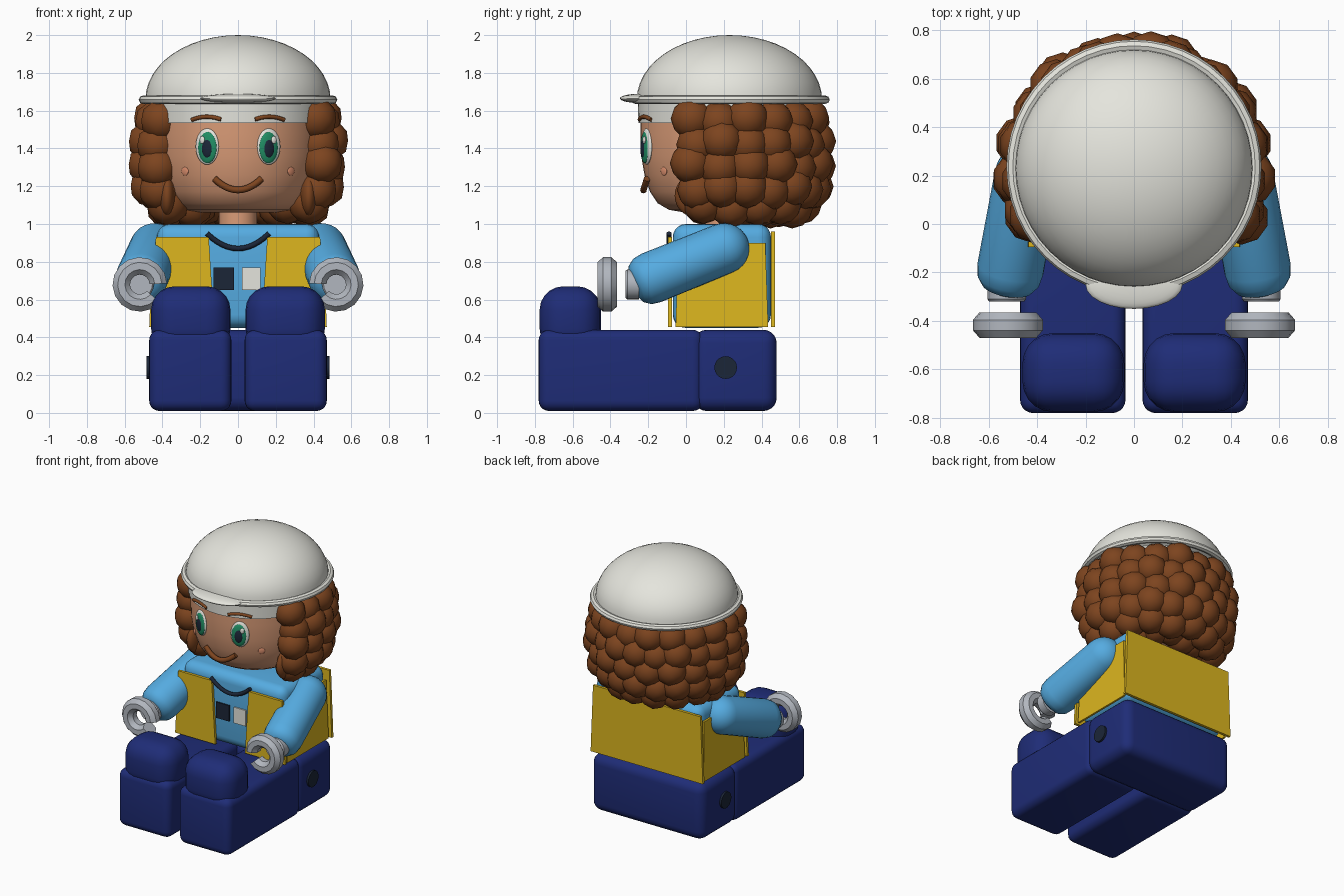
import bpy, bmesh
from math import sin, cos, pi, radians, sqrt, asin
from mathutils import Matrix, Vector

cube = bpy.data.objects.get("Cube")
if cube:
    bpy.data.objects.remove(cube, do_unlink=True)


def material(name, *rgb):
    color = [(c / 255) ** 2.2 for c in rgb] + [1]
    m = bpy.data.materials.new(name)
    m.use_nodes = True
    m.diffuse_color = color
    m.node_tree.nodes["Principled BSDF"].inputs["Base Color"].default_value = color
    return m


WHITE = material("cap white", 228, 228, 220)
BROWN = material("hair brown", 124, 70, 36)
SKIN = material("skin", 218, 155, 119)
CHEEK = material("cheek pink", 216, 140, 108)
GREEN = material("eye green", 38, 140, 100)
DARK = material("dark slate", 33, 42, 58)
BLUE = material("shirt blue", 86, 170, 224)
YELLOW = material("vest yellow", 220, 181, 36)
NAVY = material("trouser navy", 36, 48, 118)
GREY = material("metal grey", 176, 181, 189)


def finish(bm, name, mat, angle=35):
    bmesh.ops.recalc_face_normals(bm, faces=bm.faces)
    mesh = bpy.data.meshes.new(name)
    bm.to_mesh(mesh)
    bm.free()
    ob = bpy.data.objects.new(name, mesh)
    bpy.context.collection.objects.link(ob)
    mesh.materials.append(mat)
    bpy.ops.object.select_all(action='DESELECT')
    ob.select_set(True)
    bpy.context.view_layer.objects.active = ob
    bpy.ops.object.shade_smooth_by_angle(angle=radians(angle))
    return ob


def box(name, mat, low, high, bevel=0.0):
    low, high = Vector(low), Vector(high)
    bm = bmesh.new()
    bmesh.ops.create_cube(bm, size=1)
    for v in bm.verts:
        v.co = (low + high) / 2 + v.co * (high - low)
    if bevel:
        bmesh.ops.bevel(bm, geom=bm.edges[:], offset=bevel, segments=5,
                        profile=0.5, affect='EDGES')
    return finish(bm, name, mat)


def ellipsoid(name, mat, loc, radii, turn=0.0):
    bm = bmesh.new()
    bmesh.ops.create_uvsphere(bm, u_segments=24, v_segments=14, radius=1)
    bm.transform(Matrix.Translation(loc) @ Matrix.Rotation(turn, 4, 'Z')
                 @ Matrix.Diagonal((*radii, 1)))
    return finish(bm, name, mat, 60)


def lathe(name, mat, profile, loc, axis=(0, 0, 1), steps=40, closed=False, start=0, sweep=2 * pi):
    """Spin a (radius, height) profile about an axis."""
    bm = bmesh.new()
    verts = [bm.verts.new((r, 0, h)) for r, h in profile]
    edges = [bm.edges.new(p) for p in zip(verts, verts[1:])]
    if closed:
        edges.append(bm.edges.new((verts[-1], verts[0])))
    bmesh.ops.rotate(bm, verts=verts, cent=(0, 0, 0), matrix=Matrix.Rotation(start, 3, 'Z'))
    bmesh.ops.spin(bm, geom=verts + edges, cent=(0, 0, 0), axis=(0, 0, 1),
                   angle=sweep, steps=steps, use_duplicate=False)
    bmesh.ops.remove_doubles(bm, verts=bm.verts, dist=0.0005)
    if sweep < 6:
        bmesh.ops.holes_fill(bm, edges=[e for e in bm.edges if e.is_boundary], sides=20)
    turn = Vector((0, 0, 1)).rotation_difference(Vector(axis)).to_matrix().to_4x4()
    bm.transform(Matrix.Translation(loc) @ turn)
    return finish(bm, name, mat)


def plate(name, mat, corners, offset):
    """Extrude a flat outline by an offset vector."""
    bm = bmesh.new()
    face = bm.faces.new([bm.verts.new(c) for c in corners])
    out = bmesh.ops.extrude_face_region(bm, geom=[face], use_keep_orig=True)
    bmesh.ops.translate(bm, vec=offset, verts=[g for g in out["geom"]
                                              if isinstance(g, bmesh.types.BMVert)])
    return finish(bm, name, mat)


def tube(name, mat, points, radius):
    curve = bpy.data.curves.new(name, 'CURVE')
    curve.dimensions = '3D'
    curve.bevel_depth = radius
    curve.bevel_resolution = 2
    curve.use_fill_caps = True
    line = curve.splines.new('POLY')
    line.points.add(len(points) - 1)
    for p, co in zip(line.points, points):
        p.co = (*co, 1)
    ob = bpy.data.objects.new(name, curve)
    bpy.context.collection.objects.link(ob)
    curve.materials.append(mat)
    bpy.ops.object.select_all(action='DESELECT')
    ob.select_set(True)
    bpy.context.view_layer.objects.active = ob
    bpy.ops.object.convert(target='MESH')
    bpy.ops.object.shade_smooth_by_angle(angle=radians(50))


def face_y(x, radius):
    return 0.2 - sqrt(radius ** 2 - x ** 2)


def arc(radius, angles):
    return [(radius * cos(a), radius * sin(a)) for a in angles]


# Hips, torso and neck
box("hips", NAVY, (-0.47, 0.04, 0.01), (0.47, 0.48, 0.44), 0.07)
box("torso", BLUE, (-0.43, -0.07, 0.45), (0.43, 0.45, 1.0), 0.07)
lathe("neck", SKIN, [(0.1, 0.95), (0.1, 1.1)], (0, 0.2, 0))

# Vest back, shirt collar line and pockets
plate("vest_back", YELLOW, [(-0.47, 0.45, 0.455), (0.47, 0.45, 0.455),
                            (0.45, 0.45, 0.96), (-0.45, 0.45, 0.96)], (0, 0.02, 0))
tube("collar_line", DARK, [(0.165 * t / 6, -0.09, 0.87 + 0.08 * (t / 6) ** 2)
                           for t in range(-6, 7)], 0.014)
box("dark_pocket", DARK, (-0.13, -0.08, 0.65), (-0.02, -0.068, 0.77))
box("light_pocket", WHITE, (0.02, -0.08, 0.65), (0.12, -0.068, 0.77))

# Head: lathe widening upward from the chin
lathe("head", SKIN, [(0, 1.06), (0.2, 1.06), (0.29, 1.075), (0.35, 1.11), (0.39, 1.17),
                     (0.42, 1.26), (0.437, 1.36), (0.442, 1.48), (0.442, 1.62)],
      (0, 0.2, 0), steps=48)
tube("mouth", BROWN, [(x, face_y(x, 0.425), 1.18 + 0.06 * (x / 0.125) ** 2)
                      for x in [0.125 * t / 6 for t in range(-6, 7)]], 0.018)

# Cap: inner band, dome, rolled rim and short visor
lathe("cap_band", WHITE, [(0.44, 1.535), (0.457, 1.535), (0.46, 1.66)], (0, 0.205, 0), steps=48)
dome = [(0.49 * cos(t * pi / 24), 1.66 + 0.34 * sin(t * pi / 24)) for t in range(13)]
lathe("cap_dome", WHITE, [(0.45, 1.64)] + dome, (0, 0.23, 0), steps=48)
rim = [(0.5 + 0.026 * cos(t * pi / 4), 1.658 + 0.023 * sin(t * pi / 4)) for t in range(8)]
lathe("cap_rim", WHITE, rim, (0, 0.235, 0), steps=48, closed=True)
ellipsoid("cap_visor", WHITE, (0, -0.25, 1.665), (0.2, 0.1, 0.024))

# Hair: staggered rows of round curls over an inner mass
ellipsoid("hair_mass", BROWN, (0, 0.3, 1.32), (0.43, 0.38, 0.26))
curls = bmesh.new()
rows = [(1.55, 0.445, 13, -24), (1.43, 0.465, 14, -20), (1.31, 0.47, 13, -23),
        (1.19, 0.45, 14, -20), (1.1, 0.385, 11, -18), (1.1, 0.25, 8, 0)]
for z, ring, count, first in rows:
    for i in range(count):
        a = radians(first + (180 - 2 * first) * i / (count - 1))
        bump = 0.012 * sin(i * 2.4 + z * 30)
        spot = ((ring + bump) * cos(a), 0.215 + (ring + bump) * sin(a), z + bump)
        bmesh.ops.create_icosphere(curls, subdivisions=2, radius=0.112,
                                   matrix=Matrix.Translation(spot))
finish(curls, "hair_curls", BROWN, 60)

for side, s in (("left", 1), ("right", -1)):
    # Legs, raised feet and hip bolts
    inner, outer = sorted((s * 0.035, s * 0.47))
    box(side + "_leg", NAVY, (inner, -0.78, 0.01), (outer, 0.09, 0.44), 0.055)
    inner, outer = sorted((s * 0.04, s * 0.46))
    box(side + "_foot", NAVY, (inner, -0.775, 0.32), (outer, -0.45, 0.67), 0.125)
    lathe(side + "_hip_bolt", DARK, [(0, 0.03), (0.06, 0.03), (0.06, 0)],
          (s * 0.455, 0.21, 0.24), (s, 0, 0), 20)

    # Vest front and side panels
    plate(side + "_vest_front", YELLOW,
          [(s * 0.155, -0.095, 0.93), (s * 0.435, -0.095, 0.93),
           (s * 0.46, -0.095, 0.455), (s * 0.125, -0.095, 0.455)], (0, 0.02, 0))
    plate(side + "_vest_side", YELLOW,
          [(s * 0.43, -0.04, 0.9), (s * 0.43, 0.42, 0.9),
           (s * 0.44, 0.435, 0.455), (s * 0.44, -0.055, 0.455)], (s * 0.015, 0, 0))

    # Arm, wrist and open grip hand
    shoulder, wrist = Vector((s * 0.44, 0.2, 0.87)), Vector((s * 0.525, -0.27, 0.68))
    arm = arc(0.135, [-pi / 2 + t * pi / 14 for t in range(8)])
    arm += [(0.138, 0.42), (0.13, 0.47), (0.105, 0.505), (0.07, 0.52), (0, 0.52)]
    lathe(side + "_arm", BLUE, arm, shoulder, wrist - shoulder, 28)
    lathe(side + "_wrist", GREY, [(0, 0.07), (0.072, 0.07), (0.08, 0.06), (0.08, 0)],
          (s * 0.525, -0.25, 0.68), (0, -1, 0), 20)
    grip = [(0.098 + 0.05 * cos(t * pi / 4 + pi / 8), 0.057 * sin(t * pi / 4 + pi / 8))
            for t in range(8)]
    gap = radians(20) if s < 0 else radians(160)
    lathe(side + "_hand", GREY, grip, (s * 0.52, -0.417, 0.68), (0, -1, 0), 14, True,
          -gap + radians(22), radians(316))

    # Eye layers, cheek and brow laid on the curved face
    for part, mat, x, z, lift, size in (
            ("eye_white", WHITE, 0.163, 1.41, 0.0, (0.066, 0.018, 0.096)),
            ("iris", GREEN, 0.162, 1.405, 0.008, (0.053, 0.016, 0.083)),
            ("pupil", DARK, 0.164, 1.4, 0.017, (0.03, 0.012, 0.05)),
            ("eye_glint", WHITE, 0.19, 1.445, 0.022, (0.015, 0.007, 0.02)),
            ("cheek", CHEEK, 0.28, 1.28, -0.017, (0.024, 0.007, 0.024))):
        r = 0.44 + lift
        ellipsoid(side + "_" + part, mat, (s * x, face_y(x, r), z), size, s * asin(x / r))
    brow = [0.09 + 0.155 * t / 6 for t in range(7)]
    tube(side + "_brow", BROWN, [(s * x, face_y(x, 0.455), 1.568 - 2.6 * (x - 0.165) ** 2)
                                 for x in brow], 0.011)
    ellipsoid(side + "_sideburn", BROWN, (s * 0.375, 0.04, 1.15), (0.045, 0.1, 0.11))
